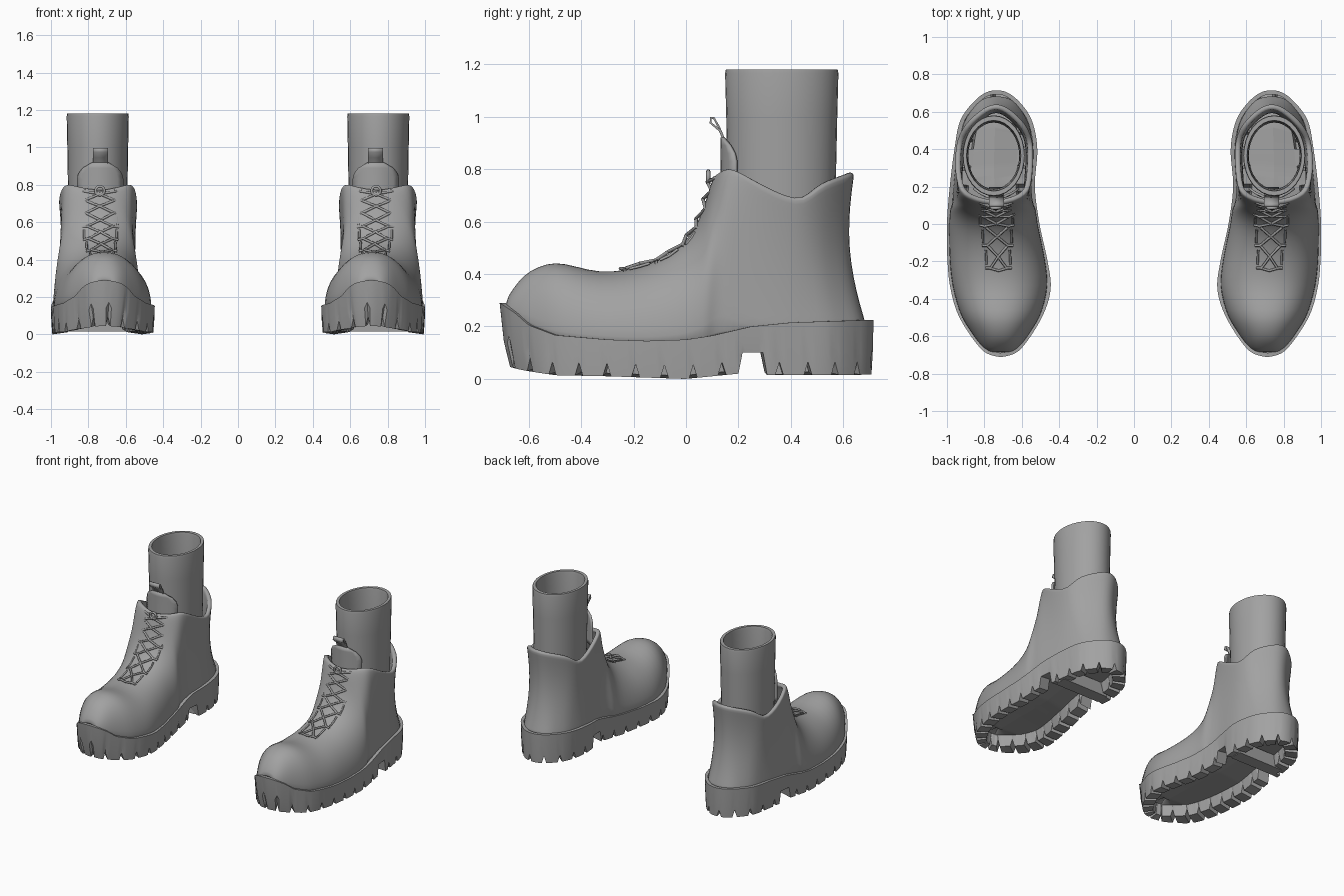
import bpy, bmesh, math
from mathutils import Vector

if "Cube" in bpy.data.objects:
    bpy.data.objects.remove(bpy.data.objects["Cube"])

grey = bpy.data.materials.new("boot_grey")
grey.diffuse_color = (0.36, 0.36, 0.36, 1)
grey.use_nodes = True
grey.node_tree.nodes["Principled BSDF"].inputs["Base Color"].default_value = grey.diffuse_color

# Footprint of one boot: y, inner x, outer x
FOOT = [(-.705, .675, .75), (-.66, .598, .825), (-.5, .493, .933), (-.35, .446, .98),
        (-.2, .462, .997), (0, .505, 1.0), (.2, .53, .985), (.4, .517, .96),
        (.55, .545, .93), (.65, .61, .86), (.708, .69, .78)]
# Upper edge of the sole: y, z
SOLE_TOP = [(-.71, .29), (-.65, .25), (-.6, .205), (-.5, .167), (-.3, .15), (-.15, .145),
            (0, .15), (.1, .165), (.25, .2), (.4, .215), (.71, .225)]
# Tread height: y, z
SOLE_LOW = [(-.71, .045), (-.63, .032), (-.5, .014), (-.3, .01), (0, .0), (.2, .02),
            (.31, .014), (.71, .016)]
# Upper ribs: base y, top y, top z, top half width, roundness
RIBS = [(-.695, -.693, .29, 0, 2.4), (-.67, -.66, .345, 0, 2.3), (-.63, -.615, .40, 0, 2.2),
        (-.57, -.565, .428, 0, 2.2), (-.5, -.5, .449, 0, 2.2), (-.42, -.42, .43, 0, 2.2),
        (-.33, -.33, .406, 0, 2.2), (-.23, -.23, .415, 0, 2.2), (-.15, -.15, .435, 0, 2.1),
        (-.07, -.07, .47, 0, 2.1), (0, 0, .525, 0, 2.1), (.05, .05, .605, 0, 2.2),
        (.08, .08, .69, 0, 2.3), (.1, .1, .775, 0, 2.4), (.13, .125, .79, .1, 2.5),
        (.16, .155, .81, .16, 2.3), (.2, .2, .795, .195, 1.7), (.3, .29, .738, .21, 1),
        (.4, .38, .695, .21, 1), (.47, .45, .68, .203, 1), (.55, .51, .735, .178, 1),
        (.61, .56, .757, .14, 1), (.65, .605, .772, .09, 1), (.68, .635, .782, .045, 1),
        (.69, .645, .787, 0, 1)]


def lerp_table(table, y, col=1):
    for a, b in zip(table, table[1:]):
        if y <= b[0]:
            t = max(0, (y - a[0]) / (b[0] - a[0]))
            return a[col] + (b[col] - a[col]) * t
    return table[-1][col]


def ridge_x(y):
    return lerp_table([(-.7, .712), (-.2, .725), (.3, .75), (.7, .737)], y)


def make(name, verts, faces, side, smooth=40):
    """Mesh part; side = 1 for the +x boot, -1 for its mirror image."""
    bm = bmesh.new()
    vs = [bm.verts.new((v[0] * side, v[1], v[2])) for v in verts]
    for f in faces:
        bm.faces.new([vs[i] for i in f])
    bmesh.ops.remove_doubles(bm, verts=bm.verts, dist=.0005)
    bmesh.ops.recalc_face_normals(bm, faces=bm.faces)
    me = bpy.data.meshes.new(name)
    bm.to_mesh(me)
    bm.free()
    ob = bpy.data.objects.new(name, me)
    bpy.context.collection.objects.link(ob)
    me.materials.append(grey)
    bpy.ops.object.select_all(action='DESELECT')
    ob.select_set(True)
    bpy.context.view_layer.objects.active = ob
    if smooth:
        bpy.ops.object.shade_smooth_by_angle(angle=math.radians(smooth))
    return ob


def grid(rows, cols, off=0, wrap_r=False, wrap_c=False):
    """Quad faces for a rows x cols block of vertices."""
    return [(off + r * cols + c, off + r * cols + (c + 1) % cols,
             off + (r + 1) % rows * cols + (c + 1) % cols, off + (r + 1) % rows * cols + c)
            for r in range(rows if wrap_r else rows - 1)
            for c in range(cols if wrap_c else cols - 1)]


def solidify(ob, thickness, offset=-1):
    m = ob.modifiers.new("thickness", 'SOLIDIFY')
    m.thickness, m.offset = thickness, offset


def box(name, lo, hi, side):
    v = [(x, y, z) for x in (lo[0], hi[0]) for y in (lo[1], hi[1]) for z in (lo[2], hi[2])]
    make(name, v, [(0, 1, 3, 2), (4, 5, 7, 6), (0, 1, 5, 4), (2, 3, 7, 6), (0, 2, 6, 4),
                   (1, 3, 7, 5)], side, 0)


def tubes(name, paths, radius, side, cyclic=False):
    cu = bpy.data.curves.new(name, 'CURVE')
    cu.dimensions, cu.bevel_depth, cu.bevel_resolution = '3D', radius, 1
    for path in paths:
        sp = cu.splines.new('POLY')
        sp.points.add(len(path) - 1)
        for p, co in zip(sp.points, path):
            p.co = (co[0] * side, co[1], co[2], 1)
        sp.use_cyclic_u = cyclic
    cu.materials.append(grey)
    bpy.context.collection.objects.link(bpy.data.objects.new(name, cu))


def outline(n):
    """Smooth footprint loop resampled to n evenly spaced points."""
    key = [Vector((r[2], r[0])) for r in FOOT] + [Vector((r[1], r[0])) for r in FOOT[::-1]]
    k, dense = len(key), []
    for i in range(k):
        a, b, c, d = (key[(i + j) % k] for j in (-1, 0, 1, 2))
        for s in range(12):
            t = s / 12
            dense.append(.5 * (2 * b + (c - a) * t + (2 * a - 5 * b + 4 * c - d) * t * t
                               + (3 * b - a - 3 * c + d) * t ** 3))
    dense.append(dense[0])
    lens = [0]
    for a, b in zip(dense, dense[1:]):
        lens.append(lens[-1] + (b - a).length)
    table = [(l, p) for l, p in zip(lens, dense)]
    return [lerp_table(table, lens[-1] * i / n) for i in range(n)]


def sole(side):
    n = 210
    loop, verts = outline(n), []
    for i, p in enumerate(loop):
        t = (loop[(i + 1) % n] - loop[i - 1]).normalized()
        inward = Vector((-t.y, t.x))
        top, low = lerp_table(SOLE_TOP, p.y), lerp_table(SOLE_LOW, p.y)
        floor = low + .09
        if .205 < p.y < .305:                # arch gap before the heel
            low = .1
        elif i % 7 == 3:                     # tread grooves
            low += .05
        taper = .008 + .032 * max(0, min(1, (-p.y - .55) / .15))
        for d, z in ((.022, top), (0, top), (taper * .4, low + (top - low) * .4),
                     (taper, low), (.09, low + .012), (.1, floor)):
            q = p + inward * d
            verts.append((q.x, q.y, z))
        mid = max(-.52, min(.52, p.y))       # recessed floor closes at the middle
        verts.append((ridge_x(mid), mid, floor + .015))
    make("sole", verts, grid(n, 7, 0, True), side, 30)
    box("heel_bar", (.57, .31, .016), (.93, .4, .105), side)


def upper(side):
    m, verts, faces = 9, [], []
    for col, sgn in ((1, -1), (2, 1)):
        off = len(verts)
        for k, (yb, yt, zt, tw, p) in enumerate(RIBS):
            rx = ridge_x(yb)
            inset = .008 if yb < .1 else .016
            xb = lerp_table(FOOT, yb, col) - sgn * inset if k < len(RIBS) - 1 else rx
            xt, zb = rx + sgn * tw, lerp_table(SOLE_TOP, yb) - .02
            back = max(0, min(1, (yb - .4) / .25))
            for j in range(m):
                a = math.pi / 2 * j / (m - 1)
                s = math.sin(a) ** (2 / p)
                c = max(0, math.cos(a)) ** (2 / p) if j < m - 1 else 0
                pinch = math.sin(math.pi * s)
                verts.append((xt + (xb - xt) * c - (sgn * .013 * pinch if tw else 0),
                              yb + (yt - yb) * s - .042 * back * pinch, zb + (zt - zb) * s))
        faces += grid(len(RIBS), m, off)
    ob = make("upper", verts, faces, side, 60)
    solidify(ob, .03)
    sub = ob.modifiers.new("smooth", 'SUBSURF')
    sub.levels = sub.render_levels = 1


def shaft(side):
    prof = [(.92, .4), (.96, .8), (.98, 1.0), (1, 1.165), (.985, 1.18),
            (.875, 1.18), (.86, 1.165), (.84, .8), (.82, .4)]
    n, verts = 32, []
    for r, z in prof:
        for i in range(n):
            a = 2 * math.pi * i / n
            verts.append((.75 + .166 * r * math.cos(a), .365 + .216 * r * math.sin(a), z))
    make("shaft", verts, grid(len(prof), n, 0, True, True), side)


def tongue(side):
    verts = []
    for j in range(9):
        u = j / 8
        w = .125 * (1 if u < .6 else math.sqrt(max(.12, 1 - ((u - .6) / .42) ** 2)))
        for i in range(9):
            x = w * (i / 4 - 1)
            verts.append((.737 + x, .132 + .055 * (x / .125) ** 2, .68 + .24 * u))
    solidify(make("tongue", verts, grid(9, 9), side), .012)
    # Folded pull tab behind the tongue
    path = [(.19, .81), (.155, .88), (.125, .945), (.09, .975), (.092, .998), (.108, .998),
            (.13, .96), (.155, .9)]
    verts = [(.735 + dx, y, z) for y, z in path for dx in (-.04, .04)]
    solidify(make("pull_tab", verts, grid(len(path), 2), side, 60), .008)


def laces(side):
    ridge = [(r[1], r[2]) for r in RIBS[:14]]

    def on(y, dx, lift=.008):
        z, zb = lerp_table(ridge, y), .15
        drop = 1 - (1 - (abs(dx) / .24) ** 2.2) ** (1 / 2.2)
        steep = max(0, min(1, (y + .1) / .15))
        return (ridge_x(y) + dx, y - lift * steep + .03 * steep * (abs(dx) / .1) ** 2,
                z - (z - zb) * drop * (1 - .7 * steep) + lift * (1 - .5 * steep))

    # Rows up the throat: y, half width
    rows = [(-.235, .042), (-.115, .055), (-.015, .065), (.034, .07), (.066, .075),
            (.087, .08), (.099, .085)]
    cross, eyelets = [], []
    for (a, wa), (b, wb) in zip(rows, rows[1:]):
        mid = (a + b) / 2
        for s in (-1, 1):
            cross.append([on(a, s * wa), on(mid, 0, .012), on(b, s * -wb)])
            eyelets.append([on(a + (b - a) * f, s * (wa + .022)) for f in (.15, .5, .8)])
    for y, w in rows:
        for s in (-1, 1):
            cross.append([on(y, s * w * .9), on(y, s * (w + .028))])
    cross.append([on(-.235, -.05), on(-.25, 0), on(-.235, .05)])
    cross.append([on(.099, -.1), on(.095, 0), on(.099, .1)])
    tubes("laces", cross, .007, side)
    tubes("eyelet_edges", eyelets, .006, side)
    ring = [(.738 + .024 * math.cos(a), .085, .768 + .024 * math.sin(a))
            for a in (math.pi * i / 6 for i in range(12))]
    tubes("lace_knot", [ring], .008, side, True)


# The pair of boots
for side in (1, -1):
    for part in (sole, upper, shaft, tongue, laces):
        part(side)
